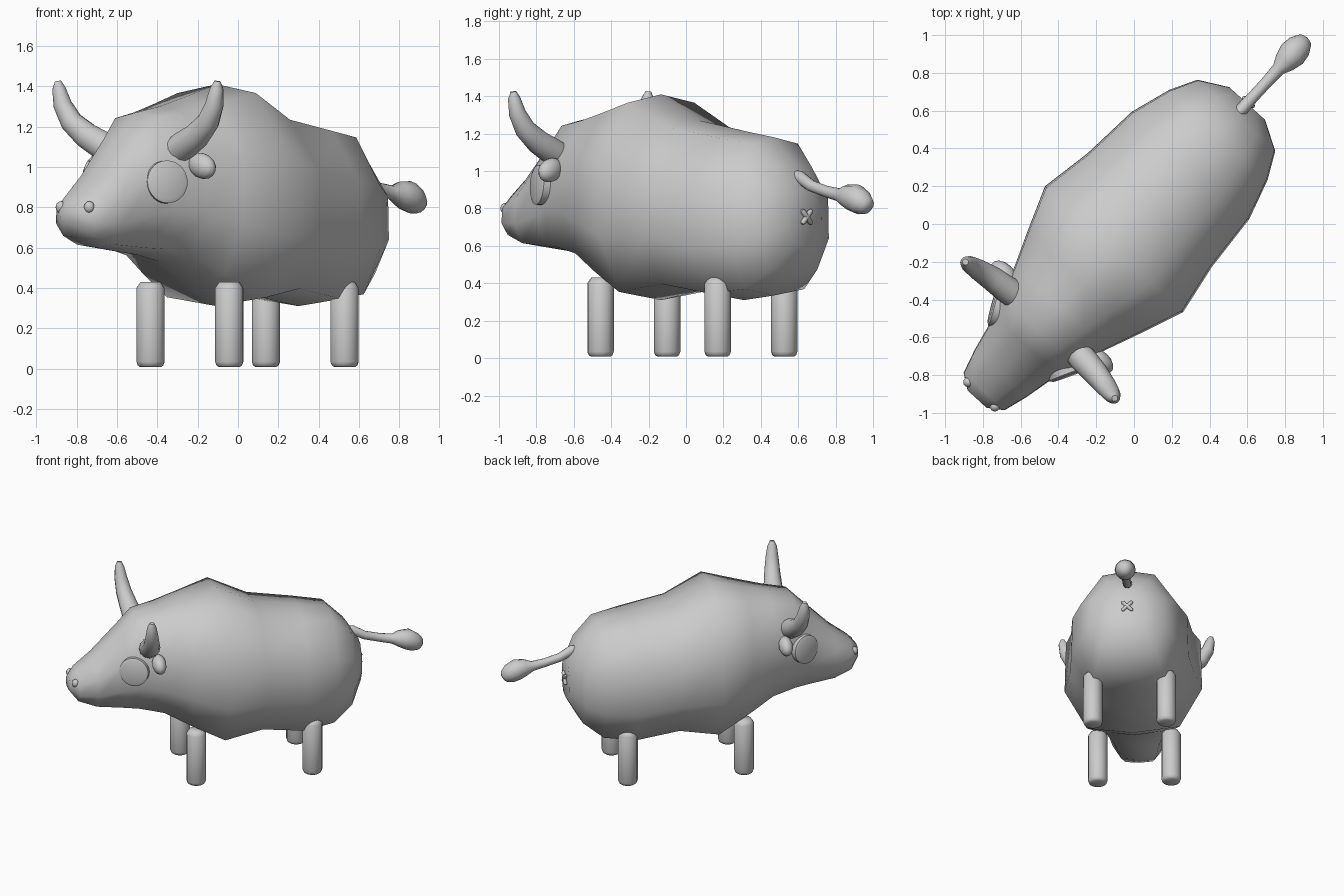
import bpy, bmesh, math
from mathutils import Matrix, Vector

if "Cube" in bpy.data.objects:
    bpy.data.objects.remove(bpy.data.objects["Cube"])

# The animal is built along y, then turned to its diagonal stance
STANCE = Matrix.Translation((0.009, -0.008, 0)) @ Matrix.Rotation(math.radians(-42.4), 4, 'Z')

grey = bpy.data.materials.new("plain_grey")
grey.use_nodes = True
colour = (0.6, 0.6, 0.6, 1)
grey.diffuse_color = colour
grey.node_tree.nodes["Principled BSDF"].inputs["Base Color"].default_value = colour


def finish(name, bm, angle=40):
    bmesh.ops.recalc_face_normals(bm, faces=bm.faces)
    mesh = bpy.data.meshes.new(name)
    bm.to_mesh(mesh)
    bm.free()
    ob = bpy.data.objects.new(name, mesh)
    bpy.context.collection.objects.link(ob)
    mesh.materials.append(grey)
    ob.matrix_world = STANCE
    bpy.ops.object.select_all(action='DESELECT')
    ob.select_set(True)
    bpy.context.view_layer.objects.active = ob
    bpy.ops.object.shade_smooth_by_angle(angle=math.radians(angle))
    return ob


def skin(bm, rings):
    """Join rings of points with quads and close both ends."""
    loops = [[bm.verts.new(p) for p in ring] for ring in rings]
    n = len(loops[0])
    for a, b in zip(loops, loops[1:]):
        for i in range(n):
            j = (i + 1) % n
            bm.faces.new((a[i], a[j], b[j], b[i]))
    bm.faces.new(loops[0])
    bm.faces.new(loops[-1])


def tube(name, path, sides=12):
    """Round tube through (point, radius) pairs."""
    pts = [Vector(p) for p, r in path]
    rings = []
    for i, (p, r) in enumerate(path):
        d = pts[min(i + 1, len(pts) - 1)] - pts[max(i - 1, 0)]
        turn = d.to_track_quat('Z', 'Y')
        rings.append([pts[i] + turn @ Vector((r * math.cos(t), r * math.sin(t), 0))
                      for t in (math.tau * k / sides for k in range(sides))])
    bm = bmesh.new()
    skin(bm, rings)
    return finish(name, bm, 60)


def ball(name, place, size, turn=0):
    bm = bmesh.new()
    m = (Matrix.Translation(place) @ Matrix.Rotation(turn, 4, 'Y')
         @ Matrix.Diagonal((*size, 1)))
    bmesh.ops.create_uvsphere(bm, u_segments=14, v_segments=8, radius=1, matrix=m)
    return finish(name, bm, 60)


# Body and head: one boxy rounded section swept from nose to rump
half = [(0, 0), (0.66, 0.04), (0.98, 0.32), (0.96, 0.68), (0.52, 0.96), (0, 1)]
section = half + [(-x, t) for x, t in half[-2:0:-1]]
stations = [  # y, half width, bottom, top
    (-1.245, 0.07, 0.72, 0.81), (-1.19, 0.15, 0.65, 0.87), (-1.06, 0.19, 0.60, 0.97),
    (-0.86, 0.235, 0.575, 1.17), (-0.76, 0.275, 0.565, 1.27), (-0.59, 0.335, 0.53, 1.30),
    (-0.41, 0.41, 0.43, 1.345), (-0.17, 0.505, 0.31, 1.41), (0.11, 0.455, 0.36, 1.27),
    (0.43, 0.43, 0.31, 1.215), (0.65, 0.36, 0.335, 1.18), (0.79, 0.285, 0.45, 1.04),
    (0.875, 0.13, 0.60, 0.90)]
bm = bmesh.new()
skin(bm, [[(w * x, y, lo + (hi - lo) * t) for x, t in section] for y, w, lo, hi in stations])
finish("body", bm, 80)

for side, word in ((1, "left"), (-1, "right")):
    # Legs with rounded feet
    for y, place in ((-0.367, "front"), (0.481, "rear")):
        x = side * 0.264
        tube(f"{place}_{word}_leg", [((x, y, 0.008), 0.052), ((x, y, 0.016), 0.064),
             ((x, y, 0.035), 0.071), ((x, y, 0.40), 0.071), ((x, y, 0.43), 0.05)], 14)

    # Horns sweep out, then up
    tube(f"{word}_horn", [((side * x, y, z), r) for x, y, z, r in (
        (0.20, -0.70, 1.07, 0.07), (0.27, -0.71, 1.105, 0.073), (0.37, -0.72, 1.155, 0.066),
        (0.46, -0.735, 1.225, 0.056), (0.51, -0.745, 1.31, 0.046),
        (0.53, -0.75, 1.39, 0.033), (0.535, -0.75, 1.425, 0.016))])

    # Ears
    ball(f"{word}_ear", (side * 0.345, -0.655, 1.005), (0.085, 0.05, 0.062), side * 0.35)

    # Eyes: thin discs with a raised inset face
    bm = bmesh.new()
    facing = Vector((side * 0.89, -0.46, 0.06)).to_track_quat('Z', 'Y').to_matrix().to_4x4()
    m = Matrix.Translation((side * 0.25, -0.815, 0.925)) @ facing
    bmesh.ops.create_cone(bm, cap_ends=True, segments=28, radius1=0.106, radius2=0.106,
                          depth=0.04, matrix=m)
    caps = [f for f in bm.faces if len(f.verts) > 4]
    bmesh.ops.inset_region(bm, faces=caps, thickness=0.018, depth=0.008)
    finish(f"{word}_eye", bm, 25)

    # Nostrils
    ball(f"{word}_nostril", (side * 0.095, -1.21, 0.80), (0.027, 0.027, 0.03))

    # Crossed bars under the tail
    tube(f"{word}_cross_bar", [((side * k * 0.037, 0.885, 0.755 + k * 0.037), r)
         for k, r in ((-1, 0.008), (-0.8, 0.014), (0.8, 0.014), (1, 0.008))], 8)

# Tail with a swollen tuft
tube("tail", [((0, y, z), r) for y, z, r in (
    (0.80, 0.985, 0.02), (0.83, 0.97, 0.034), (0.92, 0.92, 0.031), (1.03, 0.89, 0.031),
    (1.12, 0.872, 0.036), (1.17, 0.868, 0.06), (1.23, 0.857, 0.076), (1.285, 0.83, 0.068),
    (1.325, 0.81, 0.045), (1.337, 0.803, 0.02))])
